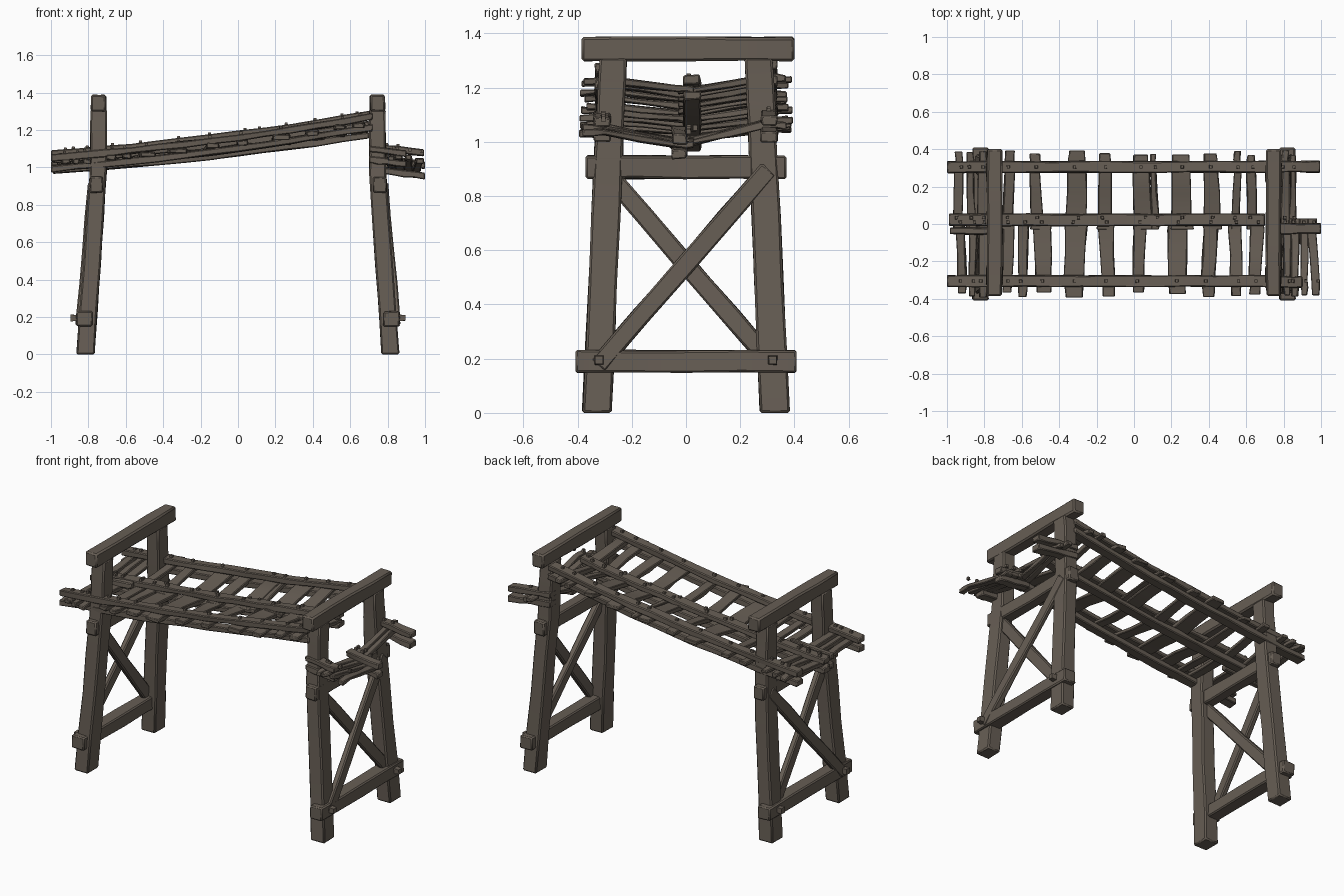
import bpy, bmesh, math, random
from mathutils import Vector

if "Cube" in bpy.data.objects:
    bpy.data.objects.remove(bpy.data.objects["Cube"])

random.seed(7)
X, Y, Z = Vector((1, 0, 0)), Vector((0, 1, 0)), Vector((0, 0, 1))

wood = bpy.data.materials.new("weathered brown wood")
wood.diffuse_color = (0.135, 0.112, 0.09, 1)
wood.use_nodes = True
wood.node_tree.nodes["Principled BSDF"].inputs["Base Color"].default_value = wood.diffuse_color


def beam(name, pts, a, b, sa, sb, cuts=2, rough=0.004, bevel=0.007):
    """Rough hewn timber along a path; sa, sb = (start, end) sizes along axes a, b."""
    pts = [Vector(p) for p in pts]
    path = []
    for p, q in zip(pts, pts[1:]):
        path += [p.lerp(q, i / cuts) for i in range(cuts)]
    path.append(pts[-1])
    bm = bmesh.new()
    rings = []
    for i, p in enumerate(path):
        t = i / (len(path) - 1)
        ha = (sa[0] + (sa[1] - sa[0]) * t) / 2
        hb = (sb[0] + (sb[1] - sb[0]) * t) / 2
        ring = []
        for u, v in ((-1, -1), (1, -1), (1, 1), (-1, 1)):
            ja, jb = random.uniform(-rough, rough), random.uniform(-rough, rough)
            ring.append(bm.verts.new(p + a * (u * ha + ja) + b * (v * hb + jb)))
        rings.append(ring)
    for r, s in zip(rings, rings[1:]):
        for k in range(4):
            bm.faces.new((r[k], r[(k + 1) % 4], s[(k + 1) % 4], s[k]))
    bm.faces.new(rings[0][::-1])
    bm.faces.new(rings[-1])
    bmesh.ops.recalc_face_normals(bm, faces=bm.faces)
    me = bpy.data.meshes.new(name)
    bm.to_mesh(me)
    bm.free()
    me.materials.append(wood)
    ob = bpy.data.objects.new(name, me)
    bpy.context.collection.objects.link(ob)
    if bevel:
        m = ob.modifiers.new("worn edges", 'BEVEL')
        m.width = bevel
        m.segments = 1
    return ob


def peg(name, p, axis, r=0.014, h=0.02):
    a = Z if abs(axis.z) < 0.5 else X
    p = Vector(p)
    beam(name, [p - axis * h / 2, p + axis * h / 2], a, axis.cross(a),
         (2 * r, 1.6 * r), (2 * r, 1.6 * r), 1, 0.001, 0)


# Trestles: leaning legs, cap beam, cross bars, X bracing
for s, side in ((-1, "left"), (1, "right")):
    for f, end in ((-1, "front"), (1, "back")):
        beam(f"{side}_{end}_leg",
             [(s * 0.815, f * 0.328, 0), (s * 0.747, f * 0.285, 0.97), (s * 0.745, f * 0.268, 1.31)],
             X, Y, (0.095, 0.085), (0.108, 0.1), 4, 0.003, 0.008)
        peg(f"{side}_{end}_lower_peg", (s * 0.872, f * 0.32, 0.195), X, 0.018, 0.045)
    beam(f"{side}_cap_beam", [(s * 0.745, -0.385, 1.343), (s * 0.745, 0.4, 1.343)],
         X, Z, (0.08, 0.08), (0.088, 0.088), 4, 0.003, 0.009)
    beam(f"{side}_upper_cross_bar", [(s * 0.757, -0.37, 0.907), (s * 0.757, 0.37, 0.907)],
         X, Z, (0.07, 0.07), (0.085, 0.085), 4, 0.003)
    beam(f"{side}_lower_cross_bar", [(s * 0.82, -0.408, 0.19), (s * 0.82, 0.408, 0.19)],
         X, Z, (0.085, 0.085), (0.082, 0.082), 4, 0.003)
    for f, inset in ((1, 0.0), (-1, 0.025)):
        p = Vector((s * (0.85 - inset), -f * 0.325, 0.175))
        q = Vector((s * (0.783 - inset), f * 0.305, 0.9))
        d = q - p
        d.x = 0
        beam(f"{side}_diagonal_brace", [p, q], X, X.cross(d.normalized()),
             (0.036, 0.036), (0.07, 0.07), 4, 0.003)


# Deck height: front, centre and back rail lines at a given x
def deck(x, row):
    t = (x + 1) / 1.7
    base = 1.02 + 0.218 * t - 0.02 * math.sin(math.pi * t)
    return base + {-1: 0, 0: -0.008 - 0.03 * t, 1: 0.022 - 0.008 * t}[row]


# Lower landing stub beyond the right trestle
def stub(x, row):
    return {-1: 1.065, 0: 1.015, 1: 1.08}[row] - 0.13 * (x - 0.74)


def rail(name, fz, row, y, x0, x1, cuts, w=0.06):
    n = max(2, cuts)
    xs = [x0 + (x1 - x0) * i / n for i in range(n + 1)]
    for dz, label in ((0.029, "upper"), (-0.028, "lower")):
        beam(f"{name}_{label}_rail", [(x, y, fz(x, row) + dz) for x in xs],
             Z, Y, (0.036, 0.036), (w, w), 2, 0.004, 0.005)


rail("front", deck, -1, -0.305, -1.0, 0.72, 6)
rail("back", deck, 1, 0.305, -1.0, 0.72, 6)
rail("centre", deck, 0, 0.022, -0.99, 0.7, 6, 0.065)
rail("centre_left_offcut", deck, 0, -0.038, -0.985, -0.7, 2, 0.035)
rail("front_stub", stub, -1, -0.31, 0.7, 0.9, 2)
rail("back_stub", stub, 1, 0.307, 0.7, 0.995, 2)
rail("centre_stub", stub, 0, -0.025, 0.78, 1.0, 2, 0.055)


# Planks: half boards from the centre rail out past the side rails, dipping inward
def plank(fz, x, w, row, lean=0.0):
    outer = random.uniform(0.365, 0.4)
    xo = x + lean
    pts = [(x, -row * 0.03, fz(x, 0)),
           (x, row * 0.03, fz(x, 0)),
           (xo, row * 0.3, fz(xo, row)),
           (xo, row * outer, fz(xo, row) + random.uniform(-0.008, 0.01))]
    beam("back_plank" if row > 0 else "front_plank", pts, Z, X,
         (0.024, 0.024), (w, w * 0.68), 2, 0.005, 0.004)
    for px, py, r in ((xo, row * 0.305, row), (x, 0.022 + row * 0.012, 0)):
        peg("nail", (px + random.uniform(-0.015, 0.015), py, fz(px, r) + 0.05), Z, 0.009, 0.018)


back = [(-0.94, .055), (-0.87, .05), (-0.81, .06), (-0.675, .07), (-0.52, .075), (-0.31, .125),
        (-0.155, .085), (0.05, .11), (0.115, .04), (0.255, .125), (0.42, .1), (0.545, .05), (0.63, .06)]
front = [(-0.93, .06), (-0.86, .045), (-0.8, .06), (-0.67, .07), (-0.59, .06), (-0.49, .11),
         (-0.31, .13), (-0.15, .09), (0.03, .08), (0.235, .12), (0.41, .09), (0.54, .08), (0.66, .08)]
for row, boards in ((1, back), (-1, front)):
    for x, w in boards:
        plank(deck, x, w, row, random.uniform(-0.015, 0.015))
for x, w in ((0.81, .05), (0.85, .04)):
    plank(stub, x, w, 1)
for x, w, lean in ((0.82, .05, 0), (0.865, .05, -0.005), (0.91, .05, 0.0), (0.95, .055, 0.02)):
    plank(stub, x, w, -1, lean)

# Soft shading with crisp edges
for ob in bpy.context.scene.objects:
    ob.select_set(True)
bpy.context.view_layer.objects.active = bpy.context.scene.objects[0]
bpy.ops.object.shade_smooth_by_angle(angle=math.radians(30))
